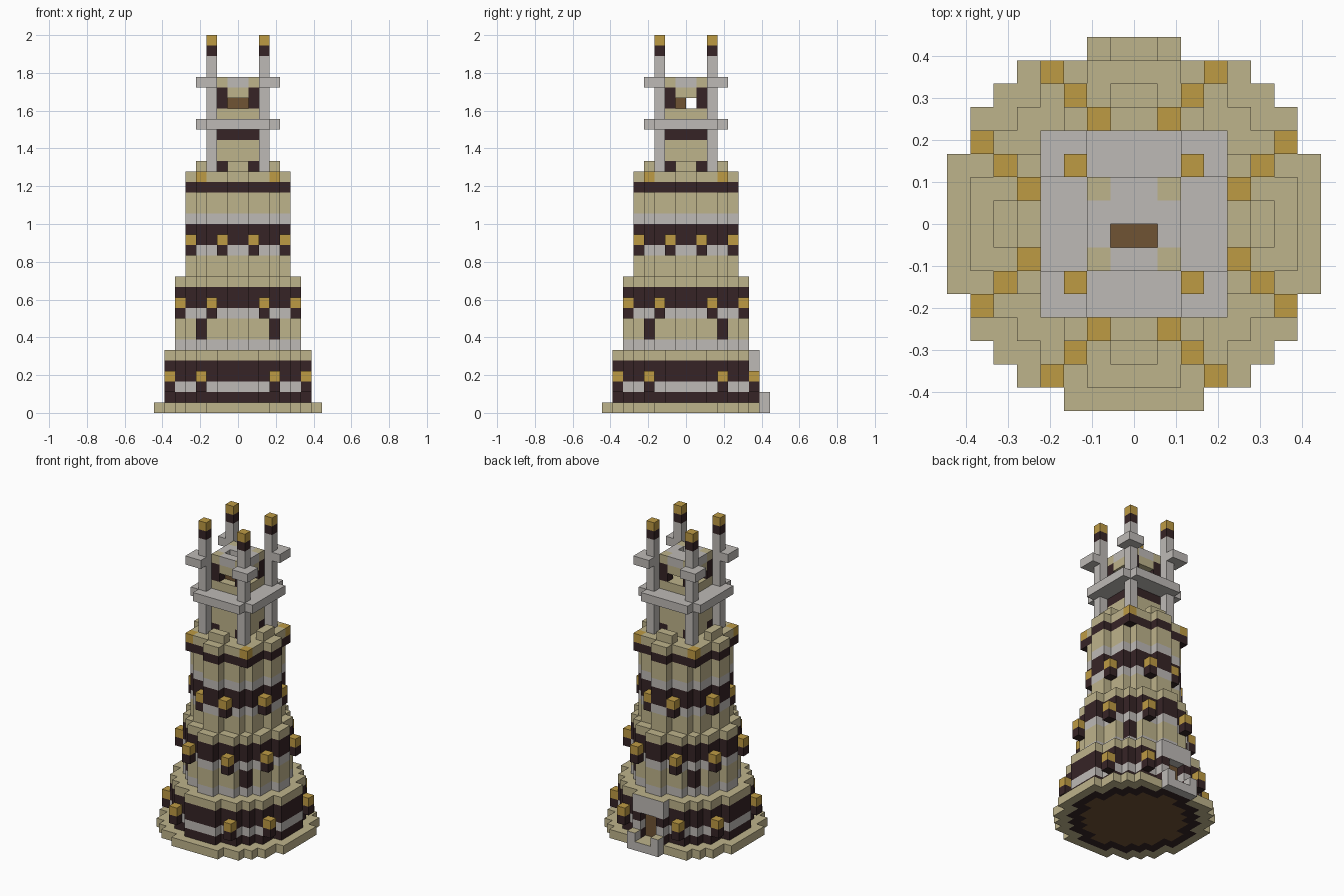
import bpy
import bmesh
from mathutils import Vector

cube = bpy.data.objects.get("Cube")
if cube:
    bpy.data.objects.remove(cube, do_unlink=True)

U = 1 / 18  # edge of one building block


def srgb(r, g, b):
    lin = [c / 12.92 if c <= 0.04045 else ((c + 0.055) / 1.055) ** 2.4
           for c in (r / 255, g / 255, b / 255)]
    return (*lin, 1.0)


COLOURS = {
    "sandstone": srgb(190, 179, 139),
    "pale_stone": srgb(190, 186, 182),
    "dark_brick": srgb(54, 36, 38),
    "gold": srgb(190, 155, 68),
    "brown_wood": srgb(112, 84, 52),
}
SAND, STONE, DARK, GOLD, WOOD = range(len(COLOURS))
MATERIALS = []
for mat_name, colour in COLOURS.items():
    mat = bpy.data.materials.new(mat_name)
    mat.use_nodes = True
    mat.diffuse_color = colour
    bsdf = mat.node_tree.nodes["Principled BSDF"]
    bsdf.inputs["Base Color"].default_value = colour
    bsdf.inputs["Roughness"].default_value = 0.9
    MATERIALS.append(mat)


def build(name, cells, rule=None):
    """Skin the blocks {(x, y, z): colour}; rule may recolour a face."""
    bm = bmesh.new()
    for cell, colour in cells.items():
        centre = Vector(cell) + Vector((0.5, 0.5, 0.5))
        for axis in range(3):
            for sign in (-1, 1):
                n = Vector((0, 0, 0))
                n[axis] = sign
                if tuple(int(a + b) for a, b in zip(cell, n)) in cells:
                    continue
                u = Vector((0, 0, 0))
                u[(axis + 1) % 3] = 0.5
                v = n.cross(u)
                mid = centre + n / 2
                corners = (mid - u - v, mid + u - v, mid + u + v, mid - u + v)
                face = bm.faces.new([bm.verts.new(p * U) for p in corners])
                face.material_index = rule(cell, n, colour) if rule else colour
    bmesh.ops.remove_doubles(bm, verts=bm.verts, dist=U / 100)
    bmesh.ops.dissolve_limit(bm, angle_limit=0.01, verts=bm.verts,
                             edges=bm.edges, delimit={"MATERIAL"})
    mesh = bpy.data.meshes.new(name)
    bm.to_mesh(mesh)
    bm.free()
    for m in MATERIALS:
        mesh.materials.append(m)
    obj = bpy.data.objects.new(name, mesh)
    bpy.context.collection.objects.link(obj)
    return obj


def box(x0, x1, y0, y1, z0, z1, colour):
    return {(x, y, z): colour for x in range(x0, x1)
            for y in range(y0, y1) for z in range(z0, z1)}


def disc(limit):
    """Block columns whose centres lie inside a circle of squared radius limit."""
    return {(x, y) for x in range(-8, 8) for y in range(-8, 8)
            if (x + 0.5) ** 2 + (y + 0.5) ** 2 < limit}


def stack(columns, z, bands):
    cells = {}
    for height, colour in bands:
        cells.update({(x, y, k): colour for x, y in columns
                      for k in range(z, z + height)})
        z += height
    return cells


def mirror4(cells):
    """Repeat blocks in all four quadrants."""
    out = {}
    for (x, y, z), c in cells.items():
        for px in (x, -1 - x):
            for py in (y, -1 - y):
                out[px, py, z] = c
    return out


def swap(cells):
    """Add the same blocks with x and y exchanged."""
    return {**cells, **{(y, x, z): c for (x, y, z), c in cells.items()}}


LARGE, MIDDLE, SMALL = disc(48), disc(32), disc(22)


# Base slab, open at the back for the porch
def underside(cell, n, colour):
    if n.z < 0 and cell[:2] in MIDDLE:
        return WOOD
    if n.z < 0 and cell[:2] in LARGE:
        return DARK
    return colour


base = {(x, y, 0): SAND for x, y in disc(64) if y < 7}
build("base_slab", base, underside)

# Three banded tiers
lower = stack(LARGE, 1, [(1, DARK), (1, STONE), (2, DARK), (1, SAND)])
lower = stack(LARGE, 1, [(1, DARK), (1, STONE), (2, DARK), (1, SAND)])
for cell in box(-1, 1, 6, 7, 1, 4, DARK):
    lower.pop(cell)
for cell in box(-2, 2, 6, 7, 4, 6, DARK):
    lower.pop(cell, None)
lower.update(box(-1, 1, 5, 6, 1, 4, WOOD))
build("lower_tier", lower)

middle = stack(MIDDLE, 6, [(1, STONE), (2, SAND), (1, STONE), (2, DARK), (1, SAND)])
middle.update(mirror4(box(3, 4, 3, 4, 7, 9, DARK)))
build("middle_tier", middle)

upper = stack(SMALL, 13, [(2, SAND), (1, STONE), (2, DARK), (1, STONE),
                          (2, SAND), (1, DARK), (1, SAND)])
upper.update(mirror4({(3, 3, 21): DARK, (3, 3, 22): GOLD}))
build("upper_tier", upper)

# Gold lanterns on dark brackets around each tier
for part, x, y, z in (("lower", 3, 6, 2), ("middle", 2, 5, 9), ("upper", 1, 4, 15)):
    build(part + "_lanterns", swap(mirror4({(x, y, z): DARK, (x, y, z + 1): GOLD})))


# Back porch: door posts, step and lintel, capped with sandstone
def capped(cell, n, colour):
    return SAND if n.z > 0 else colour


porch = {**box(-2, 2, 7, 8, 0, 1, STONE), **box(-2, -1, 7, 8, 1, 2, STONE),
         **box(1, 2, 7, 8, 1, 2, STONE)}
build("porch", porch, capped)
build("door_lintel", box(-2, 2, 6, 7, 4, 6, STONE), capped)

# Parapet blocks around the top of the upper tier
build("parapet", swap(mirror4({(0, 3, 23): SAND})))

# Square turret body
turret = {**box(-2, 2, -2, 2, 23, 26, SAND), **box(-2, 2, -2, 2, 26, 27, DARK)}
turret.update(mirror4({(1, 1, 23): DARK}))
build("turret_body", turret)

# Lower collar with cut corners
collar = box(-3, 3, -3, 3, 27, 28, STONE)
collar.update(swap(mirror4(box(0, 3, 3, 4, 27, 28, STONE))))
build("turret_collar", collar)

# Open lantern room with dark corner columns
room = box(-2, 2, -2, 2, 28, 29, SAND)
room.update(mirror4(box(1, 2, 1, 2, 29, 31, DARK)))
room.update(swap(mirror4({(0, 1, 30): SAND})))
build("lantern_room", room)
build("lantern_room_bench", box(-1, 1, -1, 0, 29, 30, WOOD))

# Roof plate with an opening and projecting corners
roof = box(-2, 2, -2, 2, 31, 32, STONE)
roof.update(mirror4({(1, 1, 31): SAND}))
roof.update(mirror4(box(2, 4, 2, 4, 31, 32, STONE)))
for cell in box(-1, 1, -1, 0, 31, 32, STONE):
    roof.pop(cell)
build("roof_plate", roof)

# Four corner posts with gold tips
posts = stack({(2, 2)}, 23, [(11, STONE), (1, DARK), (1, GOLD)])
build("corner_posts", mirror4(posts))
